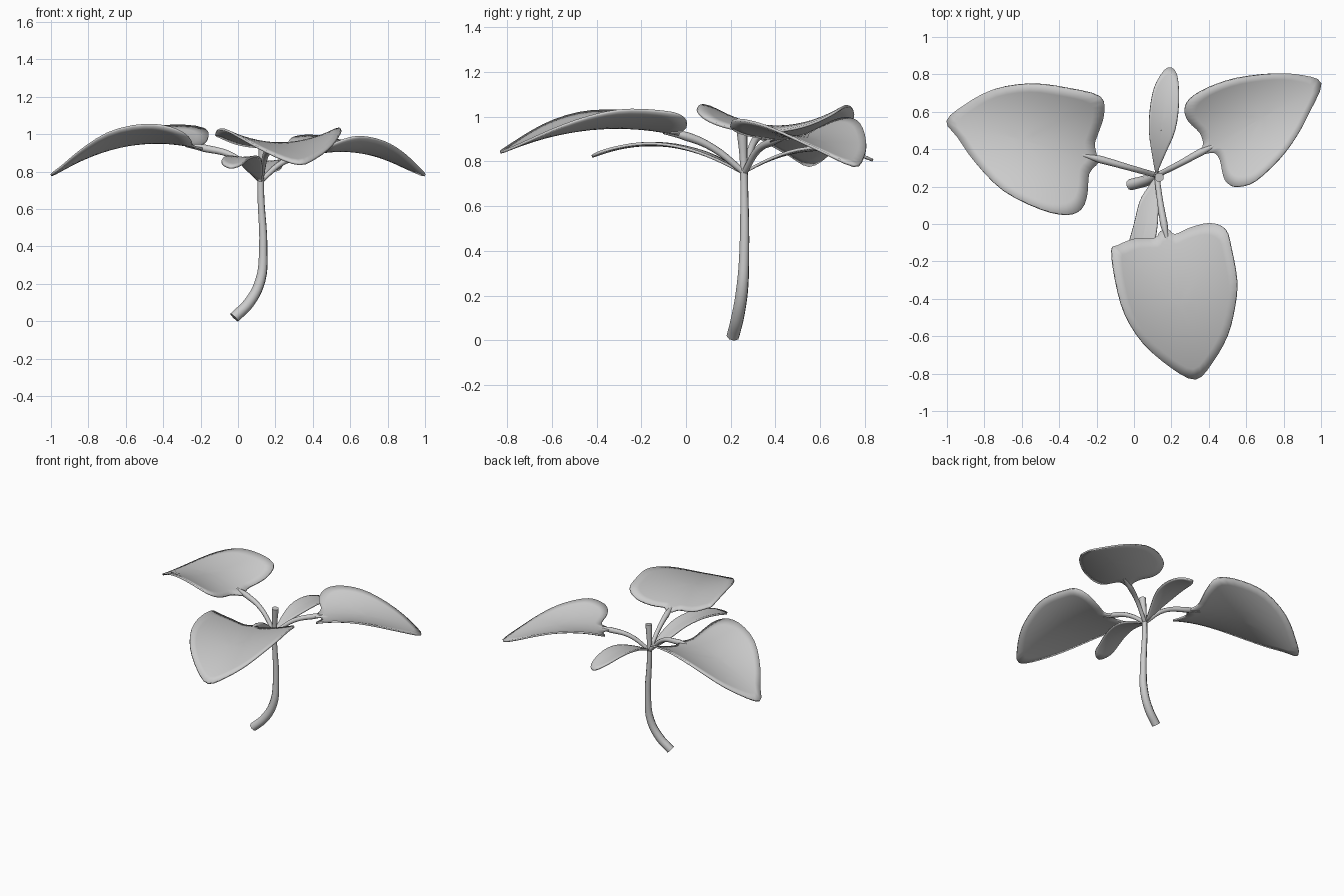
import bpy
import bmesh
from mathutils import Vector

cube = bpy.data.objects.get("Cube")
if cube:
    bpy.data.objects.remove(cube, do_unlink=True)

grey = bpy.data.materials.new("plain_grey")
grey.use_nodes = True
shade = (0.6, 0.6, 0.6, 1)
grey.diffuse_color = shade
grey.node_tree.nodes["Principled BSDF"].inputs["Base Color"].default_value = shade


def smooth_loop(points, steps=3):
    """Closed Catmull-Rom curve through the outline points."""
    pts = [Vector(p) for p in points]
    count = len(pts)
    result = []
    for i in range(count):
        a, b, c, d = (pts[(i + k) % count] for k in (-1, 0, 1, 2))
        for step in range(steps):
            t = step / steps
            result.append(b + (c - a) * t / 2
                          + (a * 2 - b * 5 + c * 4 - d) * t * t / 2
                          + (b * 3 - a - c * 3 + d) * t ** 3 / 2)
    return result


def leaf(name, outline, base, tip, heights, cup, thickness=0.012, rings=7):
    """Blade arched along its midrib and cupped upward towards its sides."""
    base, tip = Vector(base), Vector(tip)
    axis = tip - base
    length = axis.length
    axis.normalize()
    z_base, z_mid, z_tip = heights

    def lift(p):
        offset = p - base
        s = offset.dot(axis) / length
        w = axis.x * offset.y - axis.y * offset.x
        z = (z_base * (1 - s) * (1 - 2 * s) + z_mid * 4 * s * (1 - s)
             + z_tip * s * (2 * s - 1))
        return (p.x, p.y, z + cup * w * w)

    edge = smooth_loop(outline)
    centre = (base + tip) / 2
    bm = bmesh.new()
    hub = bm.verts.new(lift(centre))
    inner = None
    for ring in range(1, rings + 1):
        row = [bm.verts.new(lift(centre.lerp(p, ring / rings))) for p in edge]
        for i in range(len(row)):
            if inner is None:
                bm.faces.new((hub, row[i - 1], row[i]))
            else:
                bm.faces.new((inner[i - 1], row[i - 1], row[i], inner[i]))
        inner = row
    mesh = bpy.data.meshes.new(name)
    bm.to_mesh(mesh)
    bm.free()
    mesh.materials.append(grey)
    obj = bpy.data.objects.new(name, mesh)
    bpy.context.collection.objects.link(obj)
    solid = obj.modifiers.new("thickness", 'SOLIDIFY')
    solid.thickness = thickness
    solid.offset = 0
    bpy.ops.object.select_all(action='DESELECT')
    obj.select_set(True)
    bpy.context.view_layer.objects.active = obj
    bpy.ops.object.shade_smooth_by_angle()


def stalk(name, path):
    """Tapered round tube through (x, y, z, radius) points."""
    curve = bpy.data.curves.new(name, 'CURVE')
    curve.dimensions = '3D'
    curve.bevel_depth = 1
    curve.bevel_resolution = 2
    curve.resolution_u = 5
    curve.use_fill_caps = True
    spline = curve.splines.new('BEZIER')
    spline.bezier_points.add(len(path) - 1)
    for point, (x, y, z, radius) in zip(spline.bezier_points, path):
        point.co = (x, y, z)
        point.radius = radius
        point.handle_left_type = point.handle_right_type = 'AUTO'
    curve.materials.append(grey)
    bpy.context.collection.objects.link(bpy.data.objects.new(name, curve))


# Main stem, curving from the foot to a cut stub above the leaf joints
stalk("stem", [(-.02, .21, .02, .03), (.06, .23, .1, .03), (.12, .25, .22, .028),
               (.135, .26, .38, .023), (.122, .26, .7, .018),
               (.126, .257, .82, .018), (.135, .25, .94, .025)])

# Leaf stalks
stalk("front_leaf_stalk", [(.122, .26, .75, .014), (.14, .12, .86, .016),
                           (.16, 0, .912, .02), (.18, -.1, .93, .008)])
stalk("right_leaf_stalk", [(.122, .26, .75, .014), (-.02, .3, .88, .016),
                           (-.18, .345, .925, .02), (-.28, .37, .94, .008)])
stalk("left_leaf_stalk", [(.122, .26, .75, .014), (.24, .32, .85, .016),
                          (.36, .385, .888, .02), (.45, .43, .9, .008)])

# Three large heart-shaped leaves
leaf("front_leaf",
     [(-.12, -.14), (-.09, -.115), (0, -.08), (.11, -.075), (.14, -.04),
      (.185, -.03), (.22, -.055), (.3, -.02), (.41, .005), (.49, -.03),
      (.52, -.13), (.55, -.3), (.54, -.44), (.5, -.6), (.42, -.74),
      (.33, -.83), (.2, -.77), (.05, -.64), (-.05, -.48), (-.1, -.3)],
     (.17, -.03), (.33, -.83), (.92, .945, .84), .75)
leaf("right_leaf",
     [(-1, .55), (-.9, .64), (-.75, .72), (-.55, .75), (-.35, .725),
      (-.18, .68), (-.16, .59), (-.19, .49), (-.21, .43), (-.2, .37),
      (-.19, .33), (-.24, .27), (-.25, .16), (-.28, .08), (-.36, .05),
      (-.5, .08), (-.7, .18), (-.85, .33), (-.94, .46)],
     (-.2, .35), (-1, .55), (.925, .94, .78), .85)
leaf("left_leaf",
     [(1, .75), (.9, .795), (.75, .805), (.55, .78), (.4, .73), (.3, .67),
      (.27, .61), (.29, .55), (.35, .49), (.37, .43), (.355, .39),
      (.38, .375), (.43, .38), (.46, .34), (.48, .25), (.51, .21),
      (.56, .2), (.65, .23), (.78, .35), (.87, .47), (.94, .6)],
     (.37, .385), (1, .75), (.89, .9, .78), 1)

# Two small slender leaves
leaf("small_front_leaf",
     [(.12, .25), (.07, .19), (.03, .12), (0, 0), (-.04, -.14), (-.08, -.28),
      (-.085, -.36), (-.04, -.42), (.02, -.39), (.05, -.3), (.09, -.18),
      (.12, -.05), (.13, .06), (.13, .18)],
     (.12, .25), (-.03, -.42), (.75, .87, .822), 1.5)
leaf("small_back_leaf",
     [(.12, .26), (.1, .35), (.08, .5), (.09, .65), (.12, .76), (.18, .835),
      (.23, .8), (.24, .65), (.22, .5), (.17, .38), (.135, .3)],
     (.12, .26), (.18, .835), (.75, .85, .805), 1.5)
